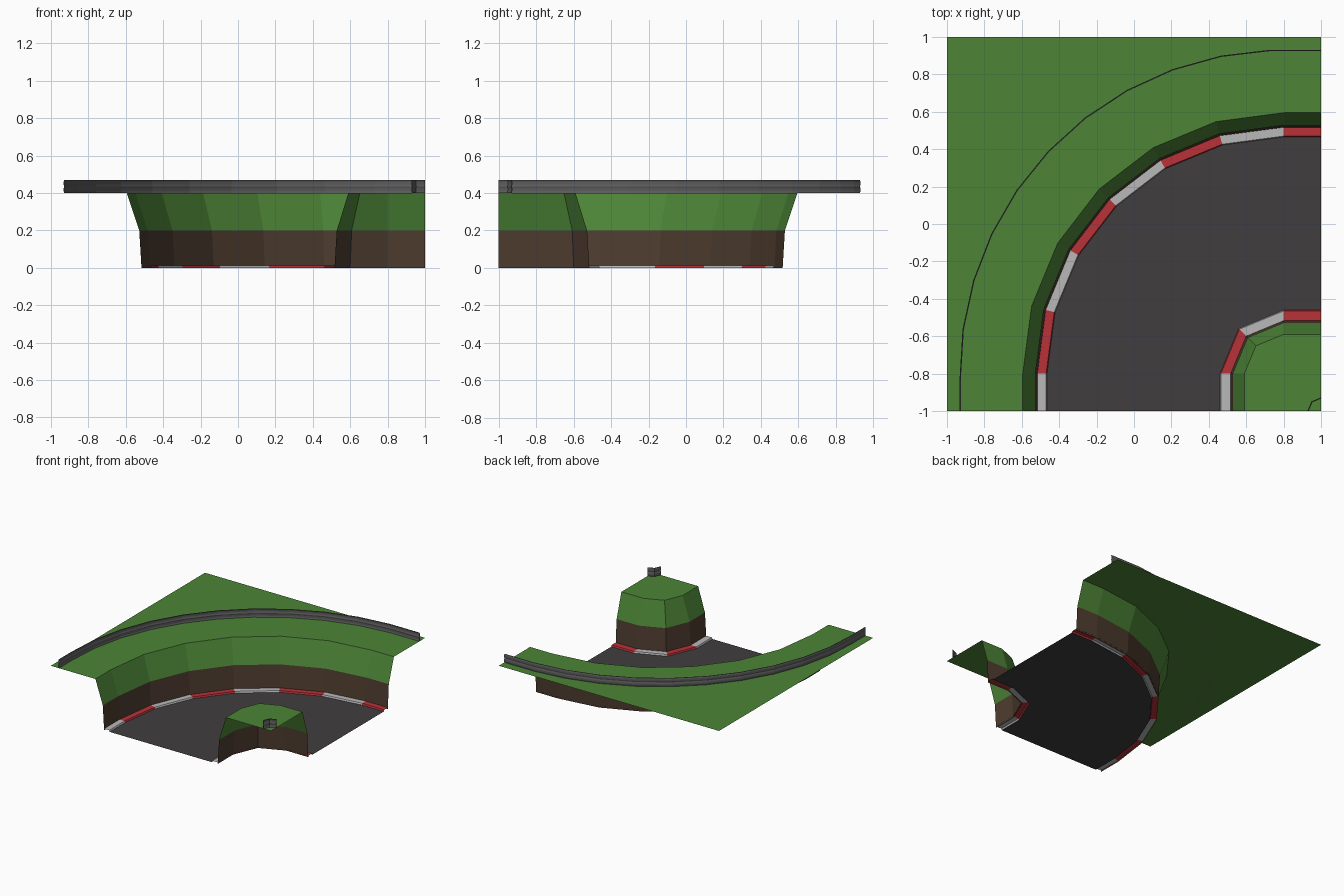
import bpy, bmesh
from math import cos, sin, radians

if "Cube" in bpy.data.objects:
    bpy.data.objects.remove(bpy.data.objects["Cube"])


def material(name, hexcol):
    rgb = [int(hexcol[i:i + 2], 16) / 255 for i in (0, 2, 4)]
    m = bpy.data.materials.new(name)
    m.diffuse_color = [((c + 0.055) / 1.055) ** 2.4 for c in rgb] + [1]
    m.use_nodes = True
    m.node_tree.nodes["Principled BSDF"].inputs["Base Color"].default_value = m.diffuse_color
    return m


GRASS = material("grass", "4d8537")
DIRT = material("dirt", "4f3d30")
ROAD = material("asphalt", "403d3f")
RED = material("red", "b83239")
WHITE = material("white", "b9b9b9")
STEEL = material("steel", "5c5c5c")

OUTER = [15 * k for k in range(7)]
INNER = [0, 45, 90]
RAIL = [-1 + 8.87 * k for k in range(11)]


def path(r, angles, centre=(0.8, -0.8), extend=True):
    """Bend points from the front edge round to the right edge."""
    pts = [(centre[0] - r * cos(radians(a)), centre[1] + r * sin(radians(a))) for a in angles]
    if extend:
        pts = [(pts[0][0], -1)] + pts + [(1, pts[-1][1])]
    return pts


def finish(name, bm, mats):
    me = bpy.data.meshes.new(name)
    bm.to_mesh(me)
    bm.free()
    for m in mats:
        me.materials.append(m)
    ob = bpy.data.objects.new(name, me)
    bpy.context.collection.objects.link(ob)
    return ob


def sweep(name, profile, angles, mats, pick, flip=False, closed=False, **kw):
    """Sweep (radius, z) points along the bend; pick(segment, strip) gives the material."""
    bm = bmesh.new()
    cols = [[bm.verts.new((x, y, z)) for x, y in path(r, angles, **kw)] for r, z in profile]
    n, m = len(cols[0]), len(cols)
    for j in range(m if closed else m - 1):
        a, b = cols[j], cols[(j + 1) % m]
        for i in range(n - 1):
            f = bm.faces.new((a[i], a[i + 1], b[i + 1], b[i]))
            f.material_index = pick(i, j)
            if flip:
                f.normal_flip()
    if closed:
        for i in (0, n - 1):
            bm.faces.new([c[i] for c in cols])
        bmesh.ops.recalc_face_normals(bm, faces=bm.faces)
    return finish(name, bm, mats)


def sheet(name, pts, z, mat):
    """Flat polygon facing up."""
    bm = bmesh.new()
    f = bm.faces.new([bm.verts.new((x, y, z)) for x, y in pts])
    f.normal_update()
    if f.normal.z < 0:
        f.normal_flip()
    bmesh.ops.triangulate(bm, faces=[f])
    return finish(name, bm, [mat])


# road surface
sheet("road", path(1.265, OUTER) + path(0.34, INNER)[::-1], 0, ROAD)

# striped kerbs
stripe = lambda i, j: i % 2
sweep("outer_kerb", [(1.265, 0), (1.27, 0.012), (1.318, 0.012)], OUTER, [WHITE, RED], stripe)
sweep("inner_kerb", [(0.34, 0), (0.335, 0.012), (0.282, 0.012)], INNER, [WHITE, RED], stripe, flip=True)

# banks: dirt below, grass above
strip = lambda i, j: j
sweep("outer_bank", [(1.316, 0), (1.328, 0.2), (1.395, 0.4)], OUTER, [DIRT, GRASS], strip)
sweep("inner_bank", [(0.284, 0), (0.272, 0.2), (0.21, 0.4)], INNER, [DIRT, GRASS], strip, flip=True)

# grass plateaus
sheet("outer_grass", path(1.395, OUTER) + [(1, 1), (-1, 1), (-1, -1)], 0.4, GRASS)
sheet("inner_grass", path(0.21, INNER) + [(1, -1)], 0.4, GRASS)


# thin corrugated guard rails
def rail(name, r, angles, **kw):
    heights = [0.4, 0.412, 0.424, 0.435, 0.446, 0.458, 0.47]
    bulge = [0, 0.003, 0.003, 0, 0.003, 0.003, 0]
    prof = [(r + b, z) for z, b in zip(heights, bulge)]
    prof += [(x - 0.004, z) for x, z in prof[::-1]]
    sweep(name, prof, angles, [STEEL], lambda i, j: 0, closed=True, **kw)


rail("outer_guard_rail", 1.73, RAIL)
rail("inner_guard_rail", 0.07, INNER, centre=(1, -1), extend=False)
